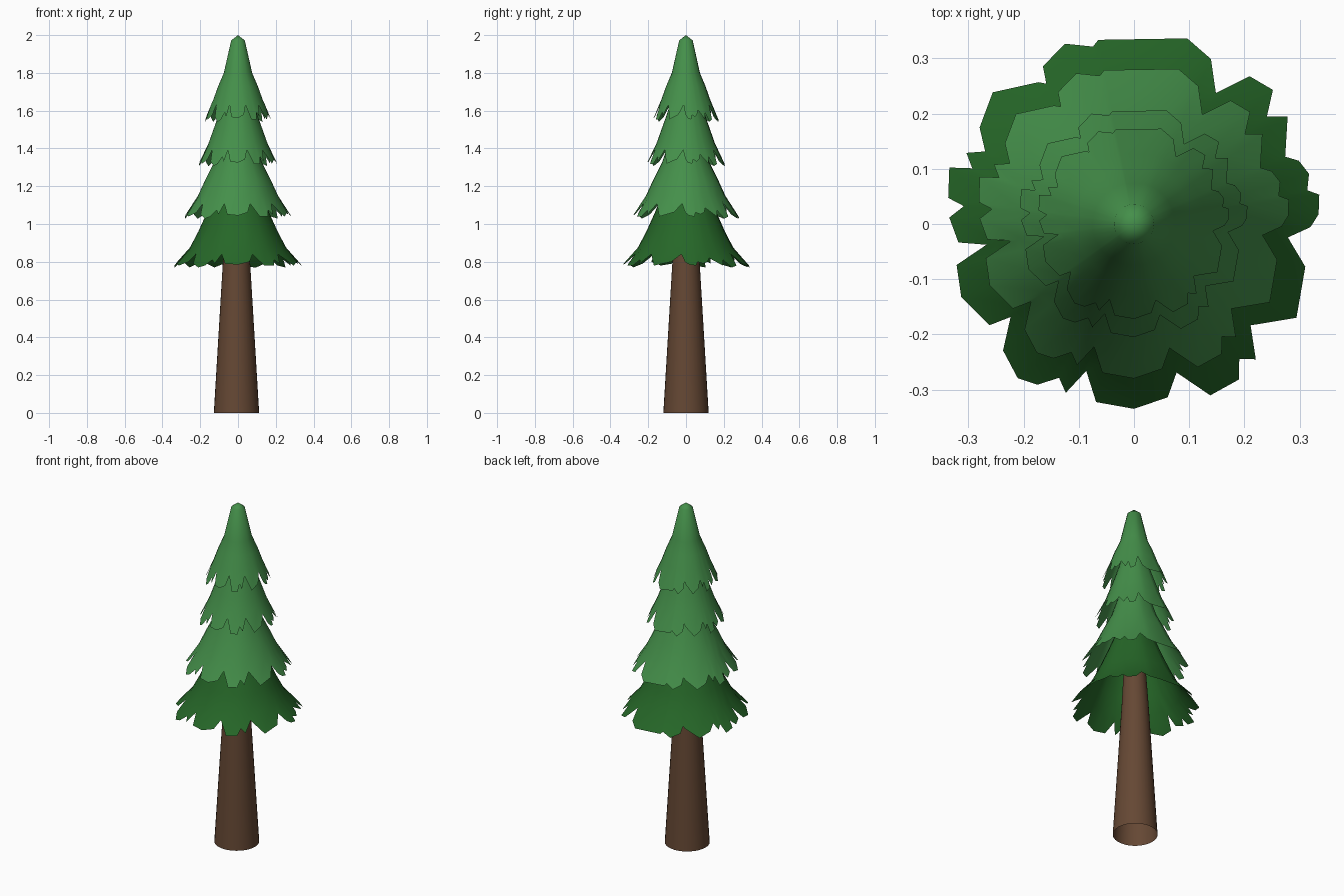
import bpy
import bmesh
from math import cos, sin, radians, tau

default_cube = bpy.data.objects.get("Cube")
if default_cube:
    bpy.data.objects.remove(default_cube, do_unlink=True)


def make_material(name, color):
    material = bpy.data.materials.new(name)
    material.use_nodes = True
    rgba = (*color, 1.0)
    material.diffuse_color = rgba
    shader = material.node_tree.nodes["Principled BSDF"]
    shader.inputs["Base Color"].default_value = rgba
    shader.inputs["Roughness"].default_value = 0.9
    return material


bark_brown = make_material("bark brown", (0.13, 0.064, 0.034))
dark_green = make_material("dark needle green", (0.019, 0.135, 0.021))
light_green = make_material("light needle green", (0.058, 0.275, 0.068))

# Ragged hem shared by all branch tiers: (angle in degrees, radius in hundredths)
HEM = [
    (-1, 32), (3, 33.5), (9, 34), (11, 32), (16, 33), (21, 32), (24, 30), (35, 34),
    (39, 31), (44, 35), (52, 34), (58, 28), (65, 33), (74, 35), (101, 34), (103, 33),
    (111, 35), (120, 33), (122, 30), (124, 31), (137, 35), (148, 33), (154, 30),
    (157, 33), (161, 31), (163, 35), (172, 34), (174, 31), (178, 33.5), (186, 32),
    (188, 27), (193, 33), (203, 34), (215, 32), (217, 28), (224, 33), (233, 35),
    (239, 34), (244, 31), (248, 33), (252, 28), (258, 33), (270, 33.5), (281, 32),
    (286, 28), (294, 34), (304, 34), (308, 31), (312, 33), (319, 28), (330, 34),
    (346, 32), (355, 28),
]
HEM_RADIUS = 0.335


def finish(bm, name, material):
    """Turn a bmesh into a smooth shaded object with one material."""
    bmesh.ops.recalc_face_normals(bm, faces=bm.faces)
    mesh = bpy.data.meshes.new(name)
    bm.to_mesh(mesh)
    bm.free()
    mesh.materials.append(material)
    obj = bpy.data.objects.new(name, mesh)
    bpy.context.collection.objects.link(obj)
    bpy.ops.object.select_all(action="DESELECT")
    obj.select_set(True)
    bpy.context.view_layer.objects.active = obj
    bpy.ops.object.shade_smooth_by_angle(angle=radians(60))
    return obj


def loft(bm, rings):
    """Join neighbouring rings of equal length with quads."""
    loops = [[bm.verts.new(point) for point in ring] for ring in rings]
    for low, high in zip(loops, loops[1:]):
        count = len(low)
        for i in range(count):
            j = (i + 1) % count
            bm.faces.new((low[i], low[j], high[j], high[i]))
    return loops


def circle(angles, radius, z, x=0.0):
    return [(x + radius * cos(a), radius * sin(a), z) for a in angles]


def branch_tier(name, material, radius, hem_z, slope, profile, tip_z=None):
    """Open, flared skirt: ragged hem below, round rings above."""
    scale = radius / HEM_RADIUS
    angles = [radians(a) for a, _ in HEM]
    hem = []
    for angle, (_, hundredths) in zip(angles, HEM):
        r = scale * hundredths / 100
        hem.append((r * cos(angle), r * sin(angle), hem_z + (radius - r) * slope))
    bm = bmesh.new()
    loops = loft(bm, [hem] + [circle(angles, r, z) for r, z in profile])
    # Close the crown with a fan
    if tip_z is not None:
        tip = bm.verts.new((0, 0, tip_z))
        top = loops[-1]
        for i, vert in enumerate(top):
            bm.faces.new((vert, top[(i + 1) % len(top)], tip))
    return finish(bm, name, material)


# Trunk: tapered open tube
trunk_angles = [tau * i / 32 for i in range(32)]
trunk = bmesh.new()
loft(trunk, [circle(trunk_angles, 0.12, 0, -0.008),
             circle(trunk_angles, 0.072, 0.8, -0.008),
             circle(trunk_angles, 0.055, 1.08, -0.004)])
finish(trunk, "trunk", bark_brown)

# Branch tiers from bottom to top
branch_tier("bottom_branches", dark_green, 0.335, 0.785, 1.0,
            [(0.255, 0.875), (0.21, 0.96), (0.165, 1.06), (0.1, 1.22)])
branch_tier("lower_branches", light_green, 0.28, 1.045, 1.35,
            [(0.212, 1.15), (0.175, 1.23), (0.125, 1.33), (0.08, 1.47)])
branch_tier("upper_branches", light_green, 0.205, 1.325, 2.0,
            [(0.155, 1.43), (0.13, 1.5), (0.105, 1.57), (0.07, 1.68)])
branch_tier("top_branches", light_green, 0.172, 1.56, 2.5,
            [(0.13, 1.66), (0.105, 1.73), (0.075, 1.8), (0.036, 1.972)], tip_z=2.0)
